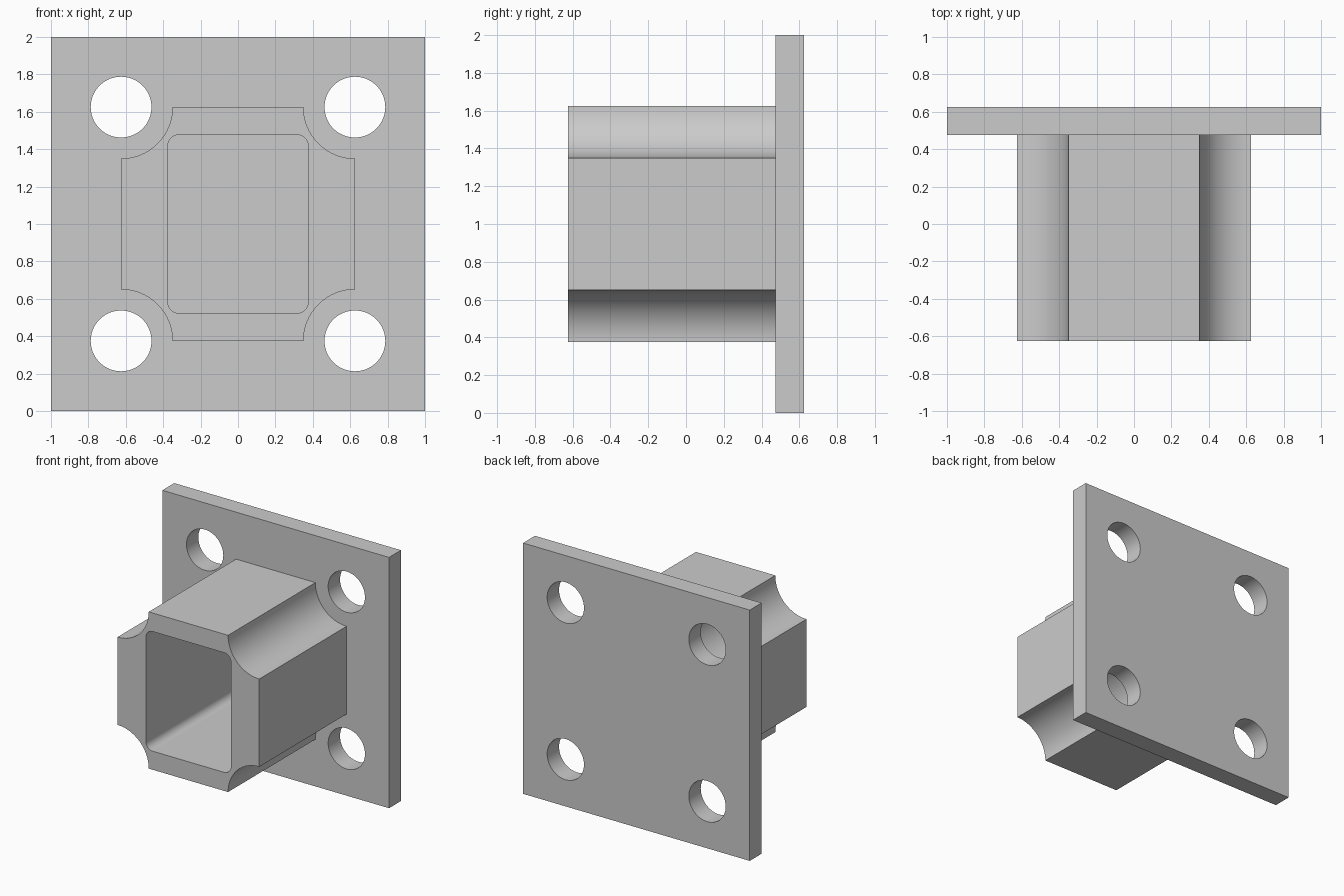
import bpy, bmesh
from math import cos, sin, pi

cube = bpy.data.objects.get("Cube")
if cube:
    bpy.data.objects.remove(cube, do_unlink=True)

MID_Z = 1.0        # height of the plate centre
FRONT, SEAT, BACK = -0.625, 0.475, 0.625

grey = bpy.data.materials.new("plain grey")
grey.use_nodes = True
colour = (0.6, 0.6, 0.6, 1)
grey.diffuse_color = colour
grey.node_tree.nodes["Principled BSDF"].inputs["Base Color"].default_value = colour


def arc(cx, cz, r, start, end, n):
    return [(cx + r * cos(start + (end - start) * i / n),
             cz + r * sin(start + (end - start) * i / n)) for i in range(n + 1)]


def rectangle(hx, hz):
    return [(hx, hz), (-hx, hz), (-hx, -hz), (hx, -hz)]


def circle(cx, cz, r, n=64):
    return arc(cx, cz, r, 0, 2 * pi, n)[:-1]


def rounded(hx, hz, r, n=8):
    """Rectangle with convex corner fillets."""
    pts = []
    for k, (sx, sz) in enumerate([(1, 1), (-1, 1), (-1, -1), (1, -1)]):
        pts += arc(sx * (hx - r), sz * (hz - r), r, k * pi / 2, (k + 1) * pi / 2, n)
    return pts


def notched(hx, hz, r, n=24):
    """Square with a concave quarter circle cut from each corner."""
    pts = []
    for k, (sx, sz) in enumerate([(1, 1), (-1, 1), (-1, -1), (1, -1)]):
        start = 3 * pi / 2 + k * pi / 2
        pts += arc(sx * hx, sz * hz, r, start, start - pi / 2, n)
    return pts


def extrude_profile(name, loops, y0, y1, open_back=False):
    """Fill an outline with holes and extrude it along y."""
    bm = bmesh.new()
    for loop in loops:
        vs = [bm.verts.new((x, y0, z + MID_Z)) for x, z in loop]
        for a, b in zip(vs, vs[1:] + vs[:1]):
            bm.edges.new((a, b))
    bmesh.ops.triangle_fill(bm, use_beauty=True, use_dissolve=False, edges=bm.edges[:])
    out = bmesh.ops.extrude_face_region(bm, geom=bm.faces[:], use_keep_orig=True)
    moved = [g for g in out["geom"] if isinstance(g, bmesh.types.BMVert)]
    bmesh.ops.translate(bm, verts=moved, vec=(0, y1 - y0, 0))
    bmesh.ops.recalc_face_normals(bm, faces=bm.faces[:])
    if open_back:
        hidden = [f for f in bm.faces if all(abs(v.co.y - y1) < 1e-4 for v in f.verts)]
        bmesh.ops.delete(bm, geom=hidden, context='FACES')
    mesh = bpy.data.meshes.new(name)
    bm.to_mesh(mesh)
    bm.free()
    mesh.materials.append(grey)
    obj = bpy.data.objects.new(name, mesh)
    bpy.context.collection.objects.link(obj)
    bpy.ops.object.select_all(action='DESELECT')
    obj.select_set(True)
    bpy.context.view_layer.objects.active = obj
    bpy.ops.object.shade_smooth_by_angle(angle=pi / 6)
    weighted = obj.modifiers.new("clean shading", 'WEIGHTED_NORMAL')
    weighted.keep_sharp = True
    return obj


# Square mounting plate with four bolt holes
holes = [circle(sx * 0.625, sz * 0.625, 0.1625) for sx in (-1, 1) for sz in (-1, 1)]
extrude_profile("mounting_plate", [rectangle(1, 1)] + holes, SEAT, BACK)

# Hollow socket with scooped corners, its pocket ending at the plate
extrude_profile("socket", [notched(0.625, 0.625, 0.275), rounded(0.375, 0.477, 0.06)],
                FRONT, SEAT, open_back=True)
